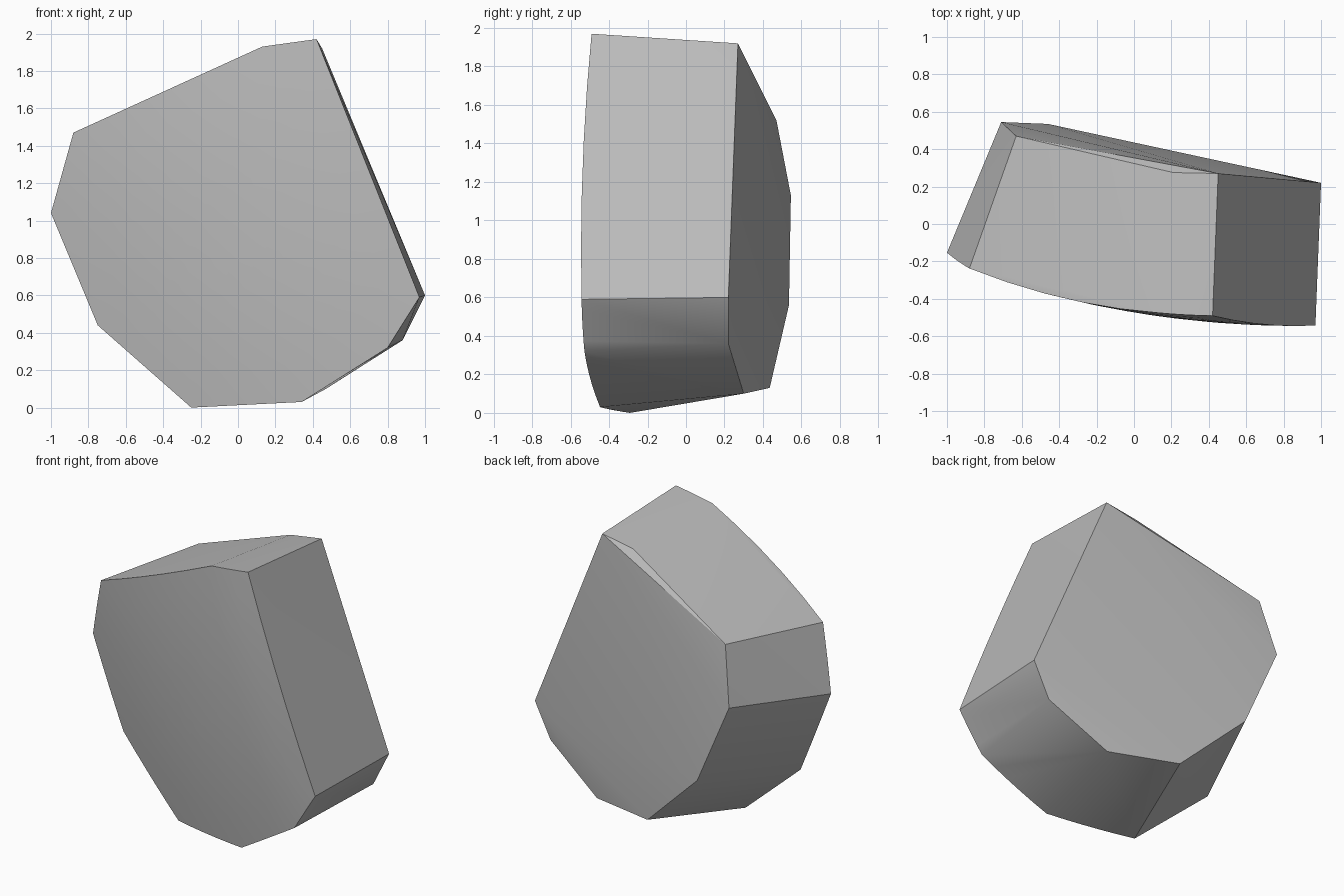
import bpy
import bmesh
import math

# Remove the default cube only
default_cube = bpy.data.objects.get("Cube")
if default_cube:
    bpy.data.objects.remove(default_cube, do_unlink=True)

# Outline of the domed front, as (x, z)
FRONT_OUTLINE = [(-.25, 0), (.34, .03), (.8, .32), (.97, .59), (.42, 1.97),
                 (.13, 1.93), (-.88, 1.47), (-1, 1.04), (-.75, .44)]

# Corners of the flatter broken back, as (x, y, z)
BACK_CORNERS = [(.45, .27, 1.92), (.21, .275, 1.88), (-.63, .47, 1.52),
                (-.71, .545, 1.13), (-.46, .535, .56), (-.01, .435, .13),
                (.47, .3, .1), (.88, .22, .36), (1, .22, .6)]

EDGE_STEPS = 5
RING_COUNT = 5


def dome_depth(x, z):
    """Depth of the gently curved front surface."""
    h = z - 1
    return -.463 - .196 * x + .118 * x * x + h * (.07 * x - .045) + .052 * h * h


def front_points():
    """Sample the dome along rings shrinking towards its middle."""
    for ring in range(RING_COUNT):
        scale = 1 - ring / RING_COUNT
        for index, start in enumerate(FRONT_OUTLINE):
            end = FRONT_OUTLINE[(index + 1) % len(FRONT_OUTLINE)]
            for step in range(EDGE_STEPS):
                blend = step / EDGE_STEPS
                x = (start[0] + (end[0] - start[0]) * blend) * scale
                z = (start[1] + (end[1] - start[1]) * blend - 1) * scale + 1
                yield x, dome_depth(x, z), z


def make_material(name, color):
    material = bpy.data.materials.new(name)
    material.use_nodes = True
    material.diffuse_color = color
    shader = next(n for n in material.node_tree.nodes if n.type == "BSDF_PRINCIPLED")
    shader.inputs["Base Color"].default_value = color
    shader.inputs["Roughness"].default_value = .9
    return material


# Stone chunk: the hull around the dome and the back corners
bm = bmesh.new()
for point in list(front_points()) + BACK_CORNERS:
    bm.verts.new(point)
hull = bmesh.ops.convex_hull(bm, input=bm.verts[:], use_existing_faces=False)
loose = [v for v in bm.verts if not v.link_faces]
bmesh.ops.delete(bm, geom=loose, context="VERTS")
bmesh.ops.recalc_face_normals(bm, faces=bm.faces[:])

mesh = bpy.data.meshes.new("stone_chunk")
bm.to_mesh(mesh)
bm.free()
mesh.materials.append(make_material("stone grey", (.5, .5, .5, 1)))
stone_chunk = bpy.data.objects.new("stone_chunk", mesh)
bpy.context.collection.objects.link(stone_chunk)

# Smooth dome with crisp broken edges
bpy.ops.object.select_all(action="DESELECT")
stone_chunk.select_set(True)
bpy.context.view_layer.objects.active = stone_chunk
bpy.ops.object.shade_smooth_by_angle(angle=math.radians(30))
